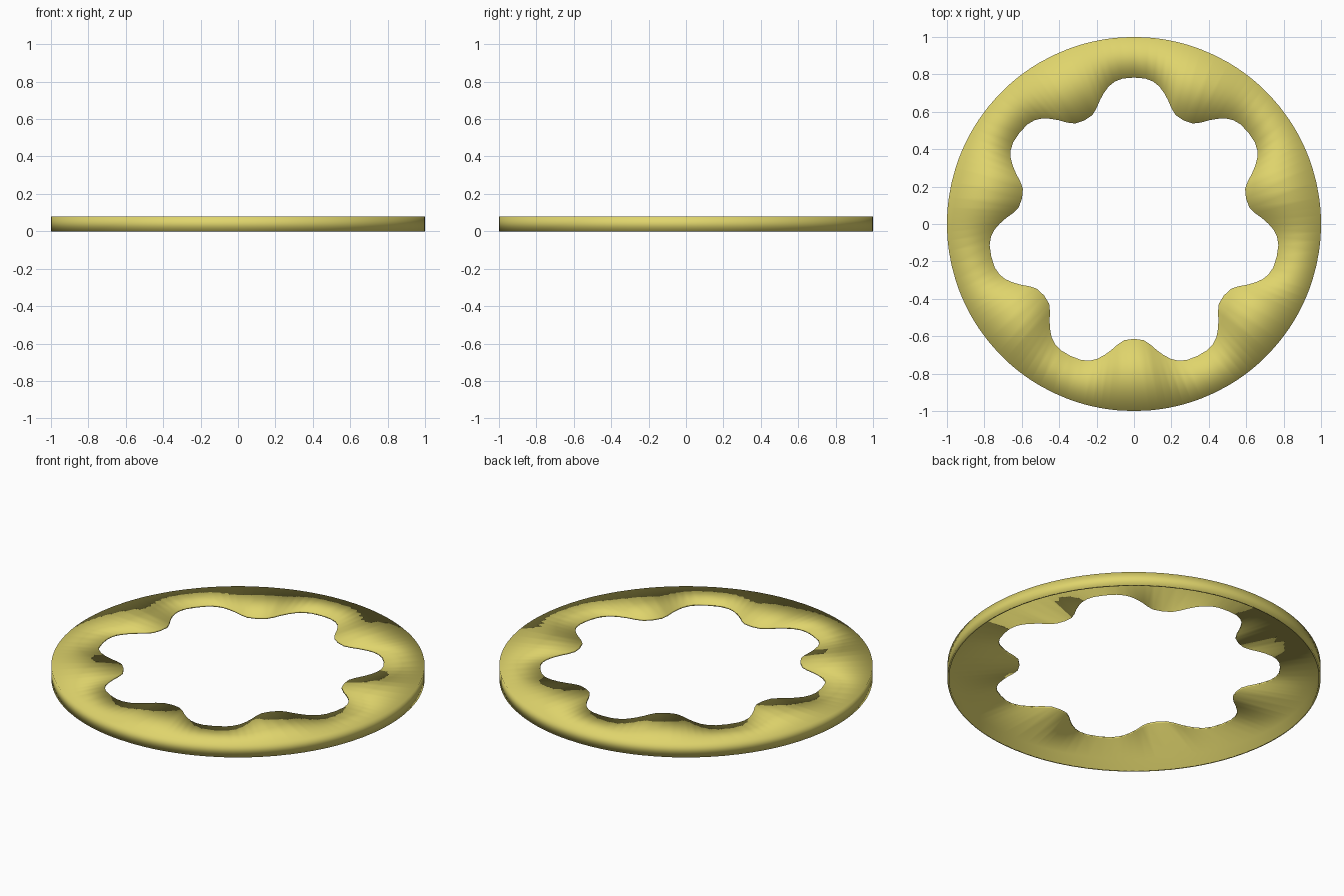
import bpy, bmesh
from math import cos, sin, radians
from mathutils import Vector

if "Cube" in bpy.data.objects:
    bpy.data.objects.remove(bpy.data.objects["Cube"])

HEIGHT = 0.08
WALL = 0.01
LOBES = 7
# Half of one scallop: angle from the lobe centre, radius
HALF_LOBE = [(4.5, 0.78), (10.4, 0.748), (15.5, 0.685), (21, 0.623)]
lobe = [(-a, r) for a, r in reversed(HALF_LOBE)] + HALF_LOBE


def polar(angle, radius):
    return Vector((radius * cos(radians(angle)), radius * sin(radians(angle)), 0))


# Scalloped inner outline, rounded with a curved midpoint on every stretch
corners = [polar(90 + k * 360 / LOBES + a, r) for k in range(LOBES) for a, r in lobe]
count = len(corners)
inner = []
for i, p in enumerate(corners):
    q, after = corners[(i + 1) % count], corners[(i + 2) % count]
    inner += [p, (9 * (p + q) - corners[i - 1] - after) / 16]

# Rim points lie straight outward from the inner ones
outer = [p.normalized() for p in inner]
inside = [p * (1 - WALL) for p in outer]

# Cross-section of the hollow shell: top plate, rim skirt and open underside
section = [(inner, HEIGHT), (outer, HEIGHT), (outer, 0),
           (inside, 0), (inside, HEIGHT - WALL), (inner, HEIGHT - WALL)]
bm = bmesh.new()
loops = [[bm.verts.new(p + Vector((0, 0, z))) for p in outline] for outline, z in section]
n = len(inner)
for a, b in zip(loops, loops[1:] + loops[:1]):
    for i in range(n):
        j = (i + 1) % n
        bm.faces.new((a[i], b[i], b[j], a[j]))
bmesh.ops.recalc_face_normals(bm, faces=bm.faces)
for f in bm.faces:
    f.smooth = True

mesh = bpy.data.meshes.new("scalloped_ring")
bm.to_mesh(mesh)
bm.free()
ring = bpy.data.objects.new("scalloped_ring", mesh)
bpy.context.collection.objects.link(ring)

# Soft yellow
color = (0.74, 0.66, 0.15, 1)
mat = bpy.data.materials.new("soft_yellow")
mat.use_nodes = True
mat.diffuse_color = color
mat.node_tree.nodes["Principled BSDF"].inputs["Base Color"].default_value = color
mesh.materials.append(mat)
